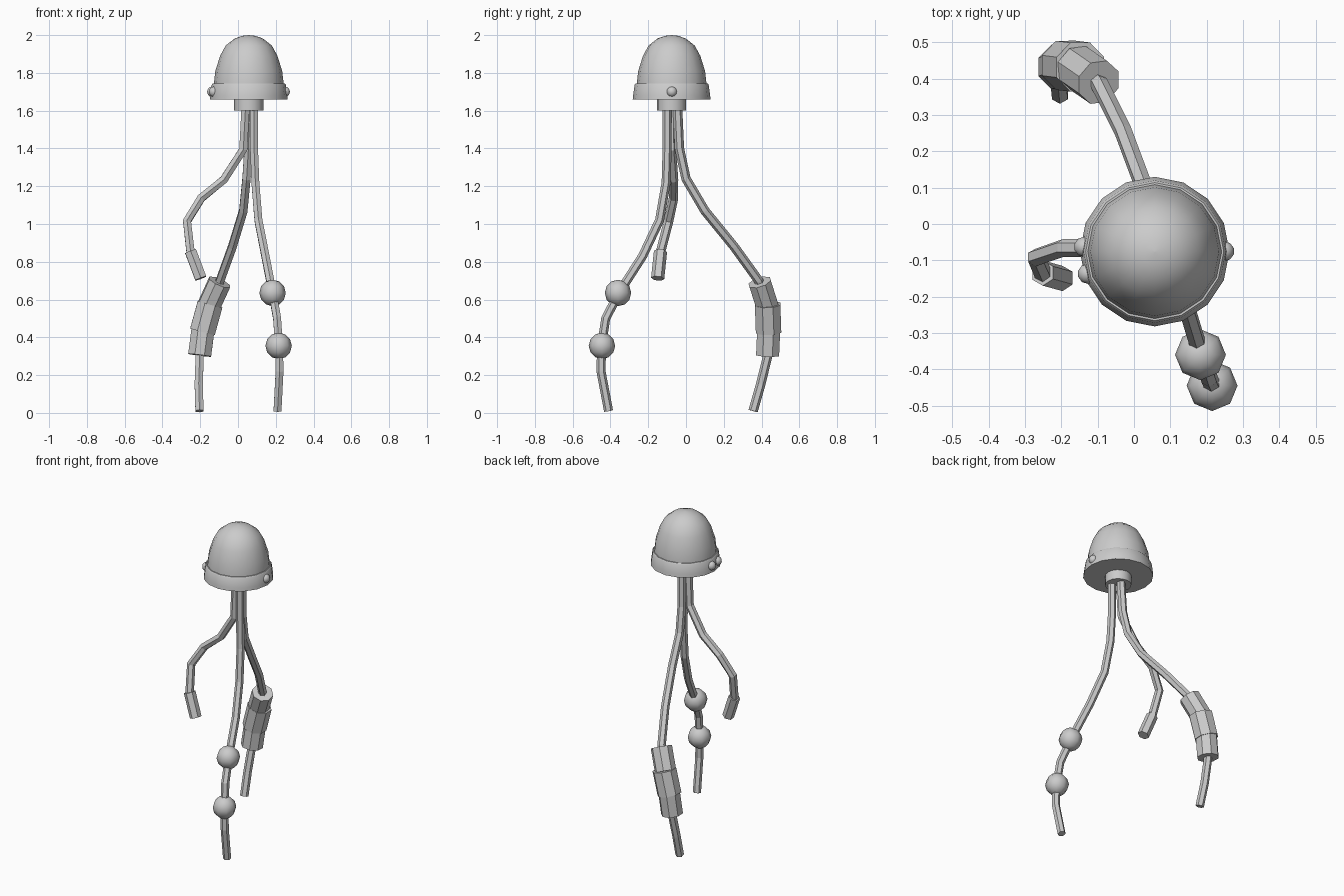
import bpy, bmesh, math
from mathutils import Vector

if "Cube" in bpy.data.objects:
    bpy.data.objects.remove(bpy.data.objects["Cube"])

CX, CY = 0.057, -0.076  # axis of the head


def mesh_object(name, bm, smooth=None):
    bmesh.ops.recalc_face_normals(bm, faces=bm.faces)
    mesh = bpy.data.meshes.new(name)
    bm.to_mesh(mesh)
    bm.free()
    ob = bpy.data.objects.new(name, mesh)
    bpy.context.collection.objects.link(ob)
    if smooth:
        bpy.ops.object.select_all(action='DESELECT')
        ob.select_set(True)
        bpy.context.view_layer.objects.active = ob
        bpy.ops.object.shade_smooth_by_angle(angle=math.radians(smooth))
    return ob


def bridge(bm, rings):
    for a, b in zip(rings, rings[1:]):
        n = len(a)
        for i in range(n):
            bm.faces.new((a[i], a[(i + 1) % n], b[(i + 1) % n], b[i]))


def lathe(name, profile, sides, smooth=None):
    """Closed turned form around the head axis, capped at both ends."""
    bm = bmesh.new()
    rings = []
    for r, z in profile:
        ring = []
        for i in range(sides):
            a = math.tau * i / sides
            ring.append(bm.verts.new((CX + r * math.cos(a), CY + r * math.sin(a), z)))
        rings.append(ring)
    bridge(bm, rings)
    bm.faces.new(rings[0])
    bm.faces.new(rings[-1])
    return mesh_object(name, bm, smooth)


def tube(name, points, radius, sides=6):
    """Capped tube along a path, with a ring turned to the path at each point."""
    pts = [Vector(p) for p in points]
    bm = bmesh.new()
    rings = []
    for i, p in enumerate(pts):
        t = (pts[min(i + 1, len(pts) - 1)] - pts[max(i - 1, 0)]).normalized()
        u = (Vector((1, 0, 0)) - t * t.x).normalized()
        v = t.cross(u)
        rings.append([bm.verts.new(p + radius * (u * math.cos(a) + v * math.sin(a)))
                      for a in (math.tau * (k + 0.5) / sides for k in range(sides))])
    bridge(bm, rings)
    bm.faces.new(rings[0])
    bm.faces.new(rings[-1])
    return mesh_object(name, bm)


def ball(name, centre, radius, segments=8, rings=6):
    bm = bmesh.new()
    bmesh.ops.create_uvsphere(bm, u_segments=segments, v_segments=rings, radius=radius)
    bmesh.ops.translate(bm, verts=bm.verts, vec=centre)
    return mesh_object(name, bm, 60)


# Head: dome, flared rim and neck
lathe("dome", [(0.186, 1.70), (0.185, 1.74), (0.177, 1.81), (0.152, 1.89),
               (0.122, 1.945), (0.075, 1.982), (0.035, 1.996), (0.001, 2.0)], 16, 45)
lathe("rim", [(0.206, 1.66), (0.204, 1.68), (0.196, 1.737), (0.190, 1.745), (0.18, 1.745)], 16, 35)
lathe("neck", [(0.077, 1.60), (0.077, 1.67)], 16, 35)

# Rivets on the rim
for i, (x, y) in enumerate([(0.248, -0.075), (-0.137, -0.063), (-0.127, -0.137)]):
    ball(f"rivet_{i + 1}", (x, y, 1.70), 0.028, 10, 8)

# Raised arm with a sleeve at its tip
tube("arm", [(0.04, -0.08, 1.62), (0.028, -0.077, 1.395), (-0.075, -0.066, 1.235),
             (-0.195, -0.066, 1.137), (-0.27, -0.092, 1.015), (-0.25, -0.138, 0.84)], 0.025)
tube("arm_sleeve", [(-0.251, -0.135, 0.855), (-0.197, -0.15, 0.712)], 0.035)

# Rear leg with three barrel segments
tube("rear_leg", [(0.062, -0.045, 1.62), (0.055, -0.035, 1.4), (0.045, 0.0, 1.24),
                  (0.028, 0.10, 1.07), (-0.03, 0.255, 0.88), (-0.095, 0.385, 0.70),
                  (-0.15, 0.43, 0.575), (-0.187, 0.437, 0.43), (-0.203, 0.432, 0.30),
                  (-0.208, 0.395, 0.15), (-0.204, 0.355, 0.01)], 0.025)
barrels = [((-0.097, 0.39, 0.692), (-0.155, 0.43, 0.565), 0.064),
           ((-0.148, 0.432, 0.575), (-0.188, 0.437, 0.43), 0.073),
           ((-0.185, 0.438, 0.445), (-0.203, 0.432, 0.305), 0.066)]
for i, (a, b, r) in enumerate(barrels):
    tube(f"rear_leg_barrel_{i + 1}", [a, b], r, 8)

# Front leg with two ball joints
tube("front_leg", [(0.085, -0.10, 1.62), (0.085, -0.10, 1.4), (0.092, -0.105, 1.22),
                   (0.108, -0.14, 1.02), (0.145, -0.23, 0.83), (0.183, -0.355, 0.635),
                   (0.207, -0.425, 0.50), (0.217, -0.447, 0.355), (0.22, -0.45, 0.22),
                   (0.209, -0.41, 0.01)], 0.024)
ball("front_leg_upper_ball", (0.183, -0.36, 0.635), 0.07)
ball("front_leg_lower_ball", (0.215, -0.445, 0.355), 0.07)
